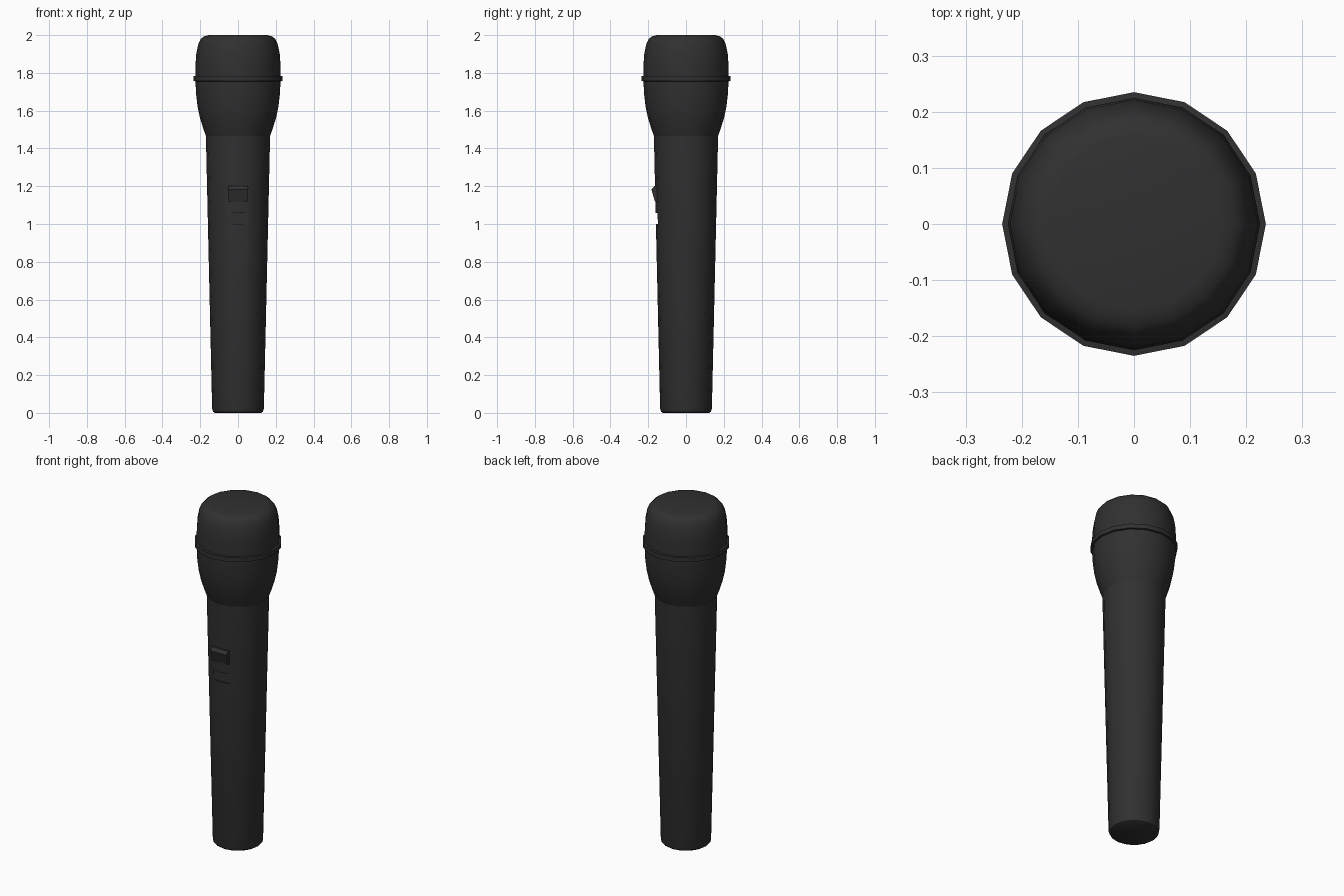
import bpy, bmesh, math

if "Cube" in bpy.data.objects:
    bpy.data.objects.remove(bpy.data.objects["Cube"])

SIDES = 16
mat = bpy.data.materials.new("charcoal")
mat.diffuse_color = (0.03, 0.03, 0.03, 1)
mat.use_nodes = True
mat.node_tree.nodes["Principled BSDF"].inputs["Base Color"].default_value = mat.diffuse_color


def finish(name, bm, smooth=None):
    bmesh.ops.recalc_face_normals(bm, faces=bm.faces)
    me = bpy.data.meshes.new(name)
    bm.to_mesh(me)
    bm.free()
    ob = bpy.data.objects.new(name, me)
    bpy.context.collection.objects.link(ob)
    me.materials.append(mat)
    if smooth:
        bpy.ops.object.select_all(action='DESELECT')
        ob.select_set(True)
        bpy.context.view_layer.objects.active = ob
        bpy.ops.object.shade_smooth_by_angle(angle=math.radians(smooth))
    return ob


def lathe(name, profile, closed=False, smooth=35):
    """Revolve (radius, z) points; open profiles get flat end caps."""
    bm = bmesh.new()
    rings = [[bm.verts.new((r * math.cos(2 * math.pi * i / SIDES),
                            r * math.sin(2 * math.pi * i / SIDES), z))
              for i in range(SIDES)] for r, z in profile]
    pairs = list(zip(rings, rings[1:]))
    if closed:
        pairs.append((rings[-1], rings[0]))
    else:
        bm.faces.new(rings[0])
        bm.faces.new(rings[-1])
    for a, b in pairs:
        for i in range(SIDES):
            j = (i + 1) % SIDES
            bm.faces.new((a[i], a[j], b[j], b[i]))
    return finish(name, bm, smooth)


def side_prism(name, outline, x0, x1):
    """Extrude a (y, z) outline across x."""
    bm = bmesh.new()
    a = [bm.verts.new((x0, y, z)) for y, z in outline]
    b = [bm.verts.new((x1, y, z)) for y, z in outline]
    bm.faces.new(a)
    bm.faces.new(b)
    for i in range(len(a)):
        j = (i + 1) % len(a)
        bm.faces.new((a[i], a[j], b[j], b[i]))
    return finish(name, bm)


# Tapered handle with chamfered foot
handle = lathe("handle", [(0.123, 0), (0.132, 0.006), (0.137, 0.022), (0.17, 1.465)])

# Grille head: flared cup below, rounded cap above
lathe("head", [(0.168, 1.462), (0.182, 1.50), (0.201, 1.56), (0.214, 1.62),
               (0.222, 1.69), (0.225, 1.755), (0.225, 1.785), (0.2245, 1.85),
               (0.221, 1.90), (0.211, 1.95), (0.199, 1.977), (0.182, 1.993),
               (0.155, 2.0)])

# Band around the head
lathe("head_band", [(0.218, 1.754), (0.235, 1.757), (0.235, 1.783), (0.218, 1.786)],
      closed=True)

# Slot below the switch, cut into the handle
cutter = side_prism("slot_cutter", [(-0.2, 1.0), (-0.2, 1.058), (-0.146, 1.058),
                                    (-0.146, 1.0)], -0.054, 0.052)
cutter.hide_render = True
cutter.hide_set(True)
cut = handle.modifiers.new("slot", 'BOOLEAN')
cut.object = cutter
cut.operation = 'DIFFERENCE'
cut.solver = 'EXACT'

# Wedge-shaped sliding switch
side_prism("switch", [(-0.13, 1.12), (-0.165, 1.12), (-0.183, 1.182),
                      (-0.168, 1.20), (-0.13, 1.20)], -0.054, 0.052)
